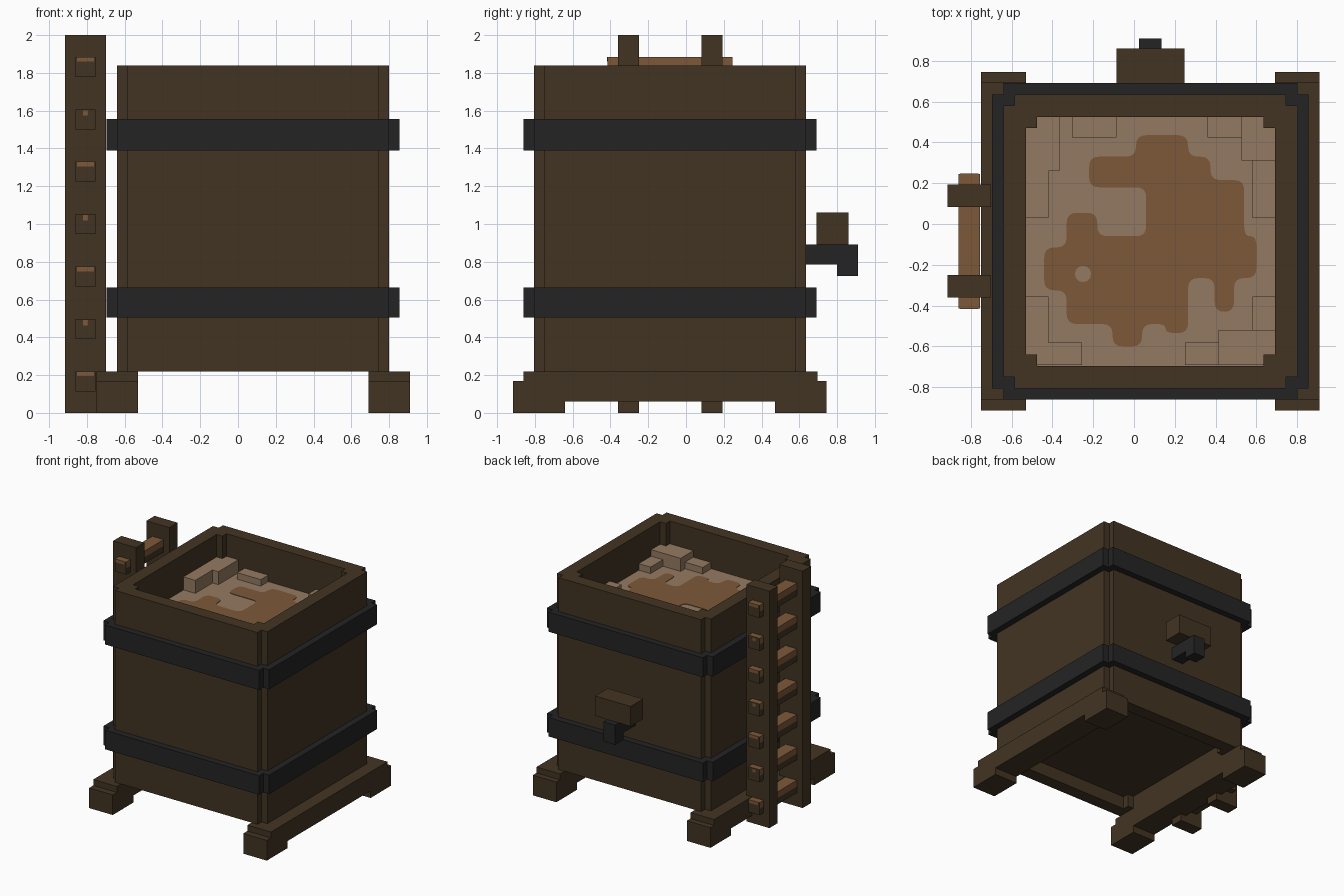
import bpy
import bmesh
import math

cube = bpy.data.objects.get("Cube")
if cube:
    bpy.data.objects.remove(cube, do_unlink=True)


def material(name, rgb):
    linear = [((c / 255 + 0.055) / 1.055) ** 2.4 for c in rgb] + [1]
    mat = bpy.data.materials.new(name)
    mat.use_nodes = True
    mat.diffuse_color = linear
    mat.node_tree.nodes["Principled BSDF"].inputs["Base Color"].default_value = linear
    return mat


WOOD = material("dark wood", (66, 52, 34))
METAL = material("black iron", (36, 36, 37))
SOIL = material("pale soil", (148, 122, 98))
MUD = material("brown mud", (125, 88, 56))

# Centre of the tank in plan, and the size of one step
CX, CY = 0.08, -0.085
STEP = 0.055


def finish(name, bm, *mats):
    bmesh.ops.recalc_face_normals(bm, faces=bm.faces)
    mesh = bpy.data.meshes.new(name)
    bm.to_mesh(mesh)
    bm.free()
    for mat in mats:
        mesh.materials.append(mat)
    obj = bpy.data.objects.new(name, mesh)
    bpy.context.collection.objects.link(obj)
    return obj


def box(name, mat, xs, ys, zs):
    bm = bmesh.new()
    bmesh.ops.create_cube(bm, size=1)
    for v in bm.verts:
        for axis, (low, high) in enumerate((xs, ys, zs)):
            v.co[axis] = high if v.co[axis] > 0 else low
    return finish(name, bm, mat)


def prism(name, mat, outline, low, high):
    bm = bmesh.new()
    face = bm.faces.new([bm.verts.new((x, y, low)) for x, y in outline])
    grown = bmesh.ops.extrude_face_region(bm, geom=[face])["geom"]
    for v in grown:
        if isinstance(v, bmesh.types.BMVert):
            v.co.z = high
    return finish(name, bm, mat)


def notched(half, notch):
    """Square plan with a small square cut from each corner."""
    h, n = half, half - notch
    corner = [(h, n), (n, n), (n, h)]
    points = []
    for turn in range(4):
        for x, y in corner:
            for _ in range(turn):
                x, y = -y, x
            points.append((CX + x, CY + y))
    return points


def ring(name, mat, outer, inner, low, high):
    bm = bmesh.new()
    loops = [[bm.verts.new((x, y, z)) for x, y in plan]
             for plan, z in ((outer, low), (outer, high), (inner, high), (inner, low))]
    count = len(outer)
    for k in range(4):
        a, b = loops[k], loops[(k + 1) % 4]
        for i in range(count):
            j = (i + 1) % count
            bm.faces.new((a[i], a[j], b[j], b[i]))
    return finish(name, bm, mat)


# Tank walls, floor and iron bands
ring("tank_walls", WOOD, notched(0.72, STEP), notched(0.61, STEP), 0.22, 1.84)
prism("tank_floor", WOOD, notched(0.612, STEP), 0.33, 0.39)
for label, low, high in (("lower", 0.505, 0.665), ("upper", 1.39, 1.555)):
    ring(label + "_band", METAL, notched(0.775, STEP), notched(0.64, 0.02), low, high)

# Skids with a foot at each end
for label, x in (("right", -0.64), ("left", 0.80)):
    xs = (x - 0.11, x + 0.11)
    box(label + "_skid", WOOD, xs, (-0.86, 0.695), (0.06, 0.22))
    box(label + "_front_foot", WOOD, xs, (-0.915, -0.64), (0, 0.17))
    box(label + "_back_foot", WOOD, xs, (0.47, 0.745), (0, 0.17))

# Soil filling with raised lumps around the edge
TOP = 1.54
prism("soil", SOIL, notched(0.612, STEP), TOP - 0.2, TOP)
W, E, S, N = -0.53, 0.69, -0.69, 0.53
lumps = [
    (W, -0.365, 0.26, N, 2), (W, -0.42, 0.03, 0.26, 2), (-0.305, -0.085, 0.425, N, 1),
    (0.36, 0.527, 0.425, N, 1), (0.527, E, 0.31, N, 2), (0.58, E, 0.03, 0.31, 1),
    (0.58, E, -0.52, -0.355, 1), (0.415, E, S, -0.52, 2), (0.25, 0.415, S, -0.58, 1),
    (W, -0.42, -0.58, -0.355, 1), (W, -0.255, S, -0.58, 1),
]
for i, (x0, x1, y0, y1, steps) in enumerate(lumps):
    box(f"soil_lump_{i + 1}", SOIL, (x0, x1), (y0, y1), (TOP - 0.02, TOP + steps * STEP))


def rounded(points, radius):
    """Round each corner of a right-angled outline."""
    result = []
    for i, (x, y) in enumerate(points):
        ends = []
        for qx, qy in (points[i - 1], points[(i + 1) % len(points)]):
            length = math.hypot(qx - x, qy - y)
            t = min(radius, length * 0.48) / length
            ends.append((x + (qx - x) * t, y + (qy - y) * t))
        (ax, ay), (bx, by) = ends
        for k in range(5):
            t = k / 4
            p, q, r = (1 - t) ** 2, 2 * t * (1 - t), t * t
            result.append((p * ax + q * x + r * bx, p * ay + q * y + r * by))
    return result


# Mud patch: outline walks alternately along x and y
walk = [0.265, 0.33, 0.375, 0.215, 0.54, -0.06, 0.6, -0.265, 0.49, -0.43, 0.395, -0.265,
        0.265, -0.535, 0.155, -0.49, 0.04, -0.6, -0.105, -0.49, -0.33, -0.325, -0.44,
        -0.115, -0.33, 0.055, -0.18, -0.06, 0.06, 0.18, -0.22, 0.33, 0.01, 0.435]
x, y = 0.01, 0.435
outline = []
for i, value in enumerate(walk):
    x, y = (value, y) if i % 2 == 0 else (x, value)
    outline.append((x, y))
prism("mud_patch", MUD, rounded(outline, 0.05), TOP - 0.002, TOP + 0.004)
spot = [(-0.25 + 0.04 * math.cos(a * math.pi / 6), -0.245 + 0.04 * math.sin(a * math.pi / 6))
        for a in range(12)]
prism("soil_spot", SOIL, spot, TOP, TOP + 0.007)

# Ladder rails
for label, y in (("front", -0.305), ("back", 0.138)):
    box(label + "_ladder_rail", WOOD, (-0.915, -0.70), (y - STEP, y + STEP), (0, 2))

# Ladder rungs: muddy upper half, dark lower half and ends
for i in range(7):
    top = 0.22 + i * 0.2775
    bm = bmesh.new()
    bmesh.ops.create_cube(bm, size=1)
    for v in bm.verts:
        v.co = (-0.807 + v.co.x * 0.106, -0.085 + v.co.y * 0.66, top + (v.co.z - 0.5) * 0.106)
    middle = top - 0.053
    bmesh.ops.bisect_plane(bm, geom=bm.verts[:] + bm.edges[:] + bm.faces[:],
                           plane_co=(0, 0, middle), plane_no=(0, 0, 1))
    bm.normal_update()
    for face in bm.faces:
        muddy = face.calc_center_median().z > middle and abs(face.normal.y) < 0.5
        face.material_index = int(muddy)
    finish(f"ladder_rung_{i + 1}", bm, WOOD, MUD)
    wide = i % 2 == 0
    half = 0.045 if wide else 0.014
    low, high = (top - 0.026, top) if wide else (top - 0.034, top - 0.006)
    for label, y in (("front", -0.415), ("back", 0.245)):
        box(f"rung_{i + 1}_{label}_stain", MUD, (-0.807 - half, -0.807 + half),
            (y - 0.002, y + 0.002), (low, high))

# Tap at the back: iron pipe, spout and wooden handle
box("tap_pipe", METAL, (0.025, 0.135), (0.62, 0.91), (0.785, 0.892))
box("tap_spout", METAL, (0.025, 0.135), (0.80, 0.91), (0.725, 0.79))
box("tap_handle", WOOD, (-0.085, 0.248), (0.692, 0.86), (0.892, 1.06))
